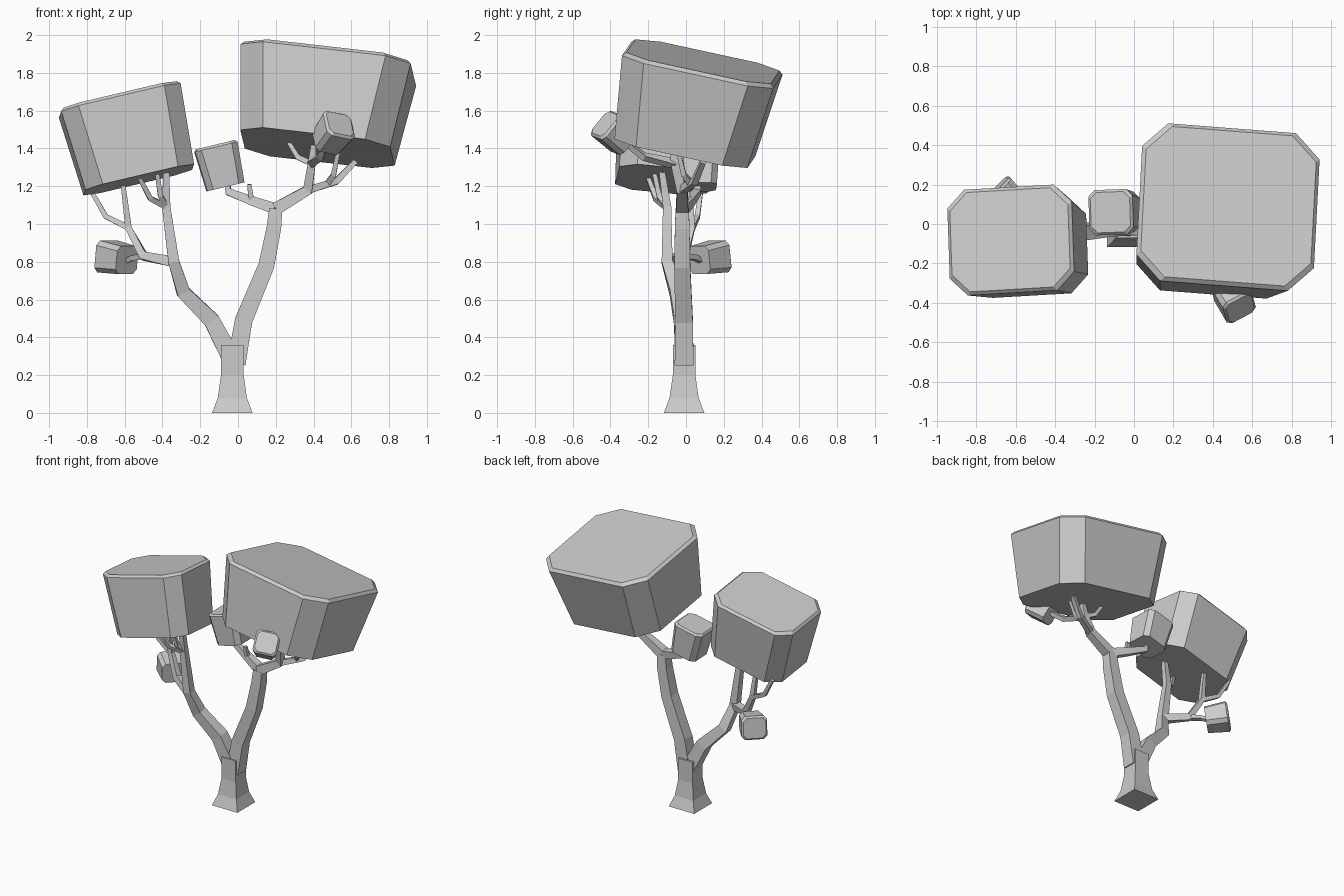
import bpy, bmesh, math
from mathutils import Vector

default_cube = bpy.data.objects.get("Cube")
if default_cube:
    bpy.data.objects.remove(default_cube, do_unlink=True)

grey = bpy.data.materials.new("plain_grey")
grey.use_nodes = True
colour = (0.6, 0.6, 0.6, 1)
grey.diffuse_color = colour
grey.node_tree.nodes["Principled BSDF"].inputs["Base Color"].default_value = colour


def loft(name, rings):
    """Join rings of points into one closed flat-shaded solid."""
    bm = bmesh.new()
    loops = [[bm.verts.new(point) for point in ring] for ring in rings]
    for low, high in zip(loops, loops[1:]):
        for i in range(len(low)):
            bm.faces.new((low[i - 1], low[i], high[i], high[i - 1]))
    bm.faces.new(loops[0])
    bm.faces.new(loops[-1])
    bmesh.ops.recalc_face_normals(bm, faces=bm.faces)
    mesh = bpy.data.meshes.new(name)
    bm.to_mesh(mesh)
    bm.free()
    mesh.materials.append(grey)
    bpy.context.collection.objects.link(bpy.data.objects.new(name, mesh))


def foliage(name, top, facing, width, depth, height, turn, taper=0.88):
    """Tilted block with cut corners, a narrow rim at the top and a smaller base."""
    top = Vector(top)
    normal = Vector(facing).normalized()
    across = Vector((math.cos(math.radians(turn)), math.sin(math.radians(turn)), 0))
    across = (across - normal * across.dot(normal)).normalized()
    along = normal.cross(across)
    cut = 0.14 * width
    rim = 0.01 + 0.01 * width

    def octagon(drop, half_width, half_depth):
        corners = []
        for sx, sy in ((1, 1), (-1, 1), (-1, -1), (1, -1)):
            side = (sx * half_width, sy * (half_depth - cut))
            end = (sx * (half_width - cut), sy * half_depth)
            corners += [side, end] if sx == sy else [end, side]
        return [top - normal * drop + across * x + along * y for x, y in corners]

    w, d = width / 2, depth / 2
    loft(name, [octagon(height, w * taper, d * taper),
                octagon(rim, w, d),
                octagon(0, w - rim, d - rim)])


def tube(name, points, radii):
    """Four-sided limb that follows the points."""
    points = [Vector(point) for point in points]
    last = len(points) - 1
    rings = []
    for i, (point, radius) in enumerate(zip(points, radii)):
        direction = points[min(i + 1, last)] - points[max(i - 1, 0)]
        side = Vector((0, 1, 0)).cross(direction).normalized()
        front = direction.cross(side).normalized()
        rings.append([point + (side * a + front * b) * radius
                      for a, b in ((1, 1), (-1, 1), (-1, -1), (1, -1))])
    loft(name, rings)


def limb(name, thick, thin, *points):
    """Limb that thins evenly from its first point to its last."""
    steps = len(points) - 1
    tube(name, points, [thick + (thin - thick) * i / steps for i in range(steps + 1)])


def twig(name, start, end, thick=0.016):
    """Short branch that runs outward first, then bends upward at an elbow."""
    start, end = Vector(start), Vector(end)
    elbow = start.lerp(end, 0.6)
    elbow.z = start.z + (end.z - start.z) * 0.3
    limb(name, thick, thick * 0.7, start, elbow, end)


# Foliage blocks
foliage("large_left_foliage", top=(0.48, 0.09, 1.86), facing=(0.13, 0.21, 1),
        width=0.91, depth=0.82, height=0.47, turn=-3)
foliage("large_right_foliage", top=(-0.63, -0.08, 1.67), facing=(-0.24, 0.09, 1),
        width=0.65, depth=0.54, height=0.45, turn=2, taper=0.91)
foliage("small_middle_foliage", top=(-0.12, 0.06, 1.42), facing=(-0.24, 0, 1),
        width=0.23, depth=0.23, height=0.23, turn=2)
foliage("small_front_foliage", top=(0.54, -0.43, 1.53), facing=(0.45, -0.62, 0.6),
        width=0.17, depth=0.17, height=0.16, turn=15)
foliage("small_back_foliage", top=(-0.7, 0.18, 0.83), facing=(-0.7, 0.7, 0.13),
        width=0.18, depth=0.17, height=0.16, turn=41)

# Trunk, flared where it meets the ground
flare_top = 0.2
heights = (0, 0.08, flare_top, 0.36)
tube("trunk", [(-0.03, -0.01, z) for z in heights],
     [0.06 + 0.047 * max(0, 1 - z / flare_top) ** 2 for z in heights])

# Joints shared by limbs and twigs
left_fork = (0.2, -0.02, 1.08)
left_crook = (0.37, -0.02, 1.18)
left_upper = (0.39, -0.06, 1.32)
left_inner = (0.08, 0.02, 1.12)
right_crook = (-0.34, -0.1, 0.8)
right_upper = (-0.38, -0.1, 1.09)
right_outer = (-0.5, -0.01, 0.83)
right_bend = (-0.58, 0.03, 0.98)

# Left limb with its branches
limb("left_limb", 0.05, 0.035, (-0.01, -0.01, 0.26), (0.03, -0.01, 0.49),
     (0.15, -0.02, 0.78), (0.19, -0.02, 0.98), left_fork)
limb("left_outer_branch", 0.034, 0.014, left_fork, left_crook, left_upper,
     (0.4, -0.07, 1.42))
limb("left_inner_branch", 0.03, 0.014, left_fork, left_inner,
     (-0.05, 0.06, 1.17), (-0.06, 0.06, 1.23))
twig("left_inner_twig", left_inner, (0.06, 0, 1.21))
twig("left_far_branch", left_crook, (0.62, 0.09, 1.33), thick=0.02)
twig("left_middle_twig", (0.47, 0.03, 1.21), (0.53, -0.04, 1.38))
twig("left_near_twig", left_upper, (0.27, -0.03, 1.43))
twig("left_front_twig", left_upper, (0.47, -0.33, 1.44), thick=0.02)

# Right limb with its branches
limb("right_limb", 0.05, 0.015, (-0.03, -0.01, 0.28), (-0.14, -0.02, 0.49),
     (-0.29, -0.05, 0.64), right_crook, right_upper, (-0.38, -0.13, 1.3))
limb("right_outer_branch", 0.028, 0.012, right_crook, right_outer, right_bend,
     (-0.61, 0.02, 1.22))
twig("right_far_twig", right_bend, (-0.78, 0.08, 1.18))
twig("right_back_twig", right_outer, (-0.6, 0.09, 0.8))
twig("right_inner_twig", right_upper, (-0.52, -0.2, 1.24))
twig("right_front_twig", right_upper, (-0.43, -0.17, 1.28))
